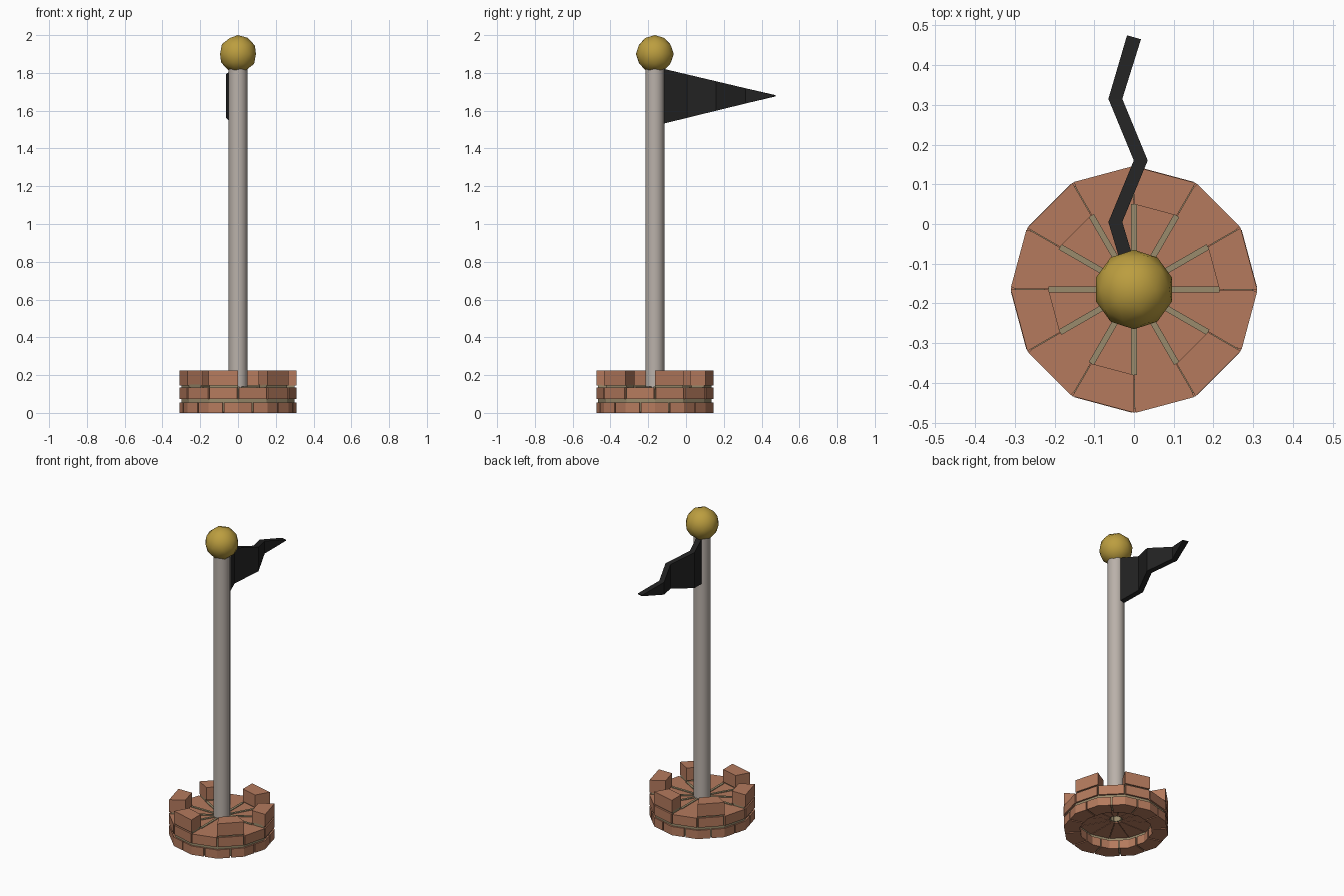
import bpy, bmesh
from math import pi, cos, sin, radians
from mathutils import Vector

cube = bpy.data.objects.get("Cube")
if cube:
    bpy.data.objects.remove(cube, do_unlink=True)

AXIS_Y = -0.165        # the pole stands off-centre because of the flag
SIDES = 12
STEP = 2 * pi / SIDES
R_OUT, R_IN = 0.31, 0.215


def material(name, rgb, rough=0.8):
    m = bpy.data.materials.new(name)
    m.use_nodes = True
    m.diffuse_color = (*rgb, 1)
    bsdf = m.node_tree.nodes["Principled BSDF"]
    bsdf.inputs["Base Color"].default_value = (*rgb, 1)
    bsdf.inputs["Roughness"].default_value = rough
    return m


BRICK = material("terracotta brick", (0.46, 0.195, 0.11))
MORTAR = material("khaki mortar", (0.32, 0.26, 0.15))
STONE = material("pale grey pole", (0.49, 0.44, 0.40))
GOLD = material("old gold", (0.50, 0.34, 0.05))
BLACK = material("black cloth", (0.016, 0.016, 0.016))


def finish(name, bm, mat, smooth=False):
    bmesh.ops.recalc_face_normals(bm, faces=bm.faces)
    mesh = bpy.data.meshes.new(name)
    bm.to_mesh(mesh)
    bm.free()
    mesh.materials.append(mat)
    ob = bpy.data.objects.new(name, mesh)
    bpy.context.collection.objects.link(ob)
    if smooth:
        for p in mesh.polygons:
            p.use_smooth = True
    return ob


def prism(bm, outline, z0, z1):
    """Extrude a flat outline, given relative to the pole axis, from z0 to z1."""
    verts = [bm.verts.new((x, y + AXIS_Y, z0)) for x, y in outline]
    face = bm.faces.new(verts)
    out = bmesh.ops.extrude_face_region(bm, geom=[face])
    top = [v for v in out["geom"] if isinstance(v, bmesh.types.BMVert)]
    bmesh.ops.translate(bm, verts=top, vec=(0, 0, z1 - z0))


def polar(a, r):
    return Vector((r * cos(a), r * sin(a)))


def wedge(bm, i, r0, r1, z0, z1, seam=0.0015, flare=0.005):
    """Straight brick filling one side; its seams open slightly at the rim."""
    a, b = i * STEP, (i + 1) * STEP
    na, nb = polar(a + pi / 2, 1), polar(b - pi / 2, 1)
    pts = [polar(a, r0) + na * seam, polar(a, r1 - 0.015) + na * seam,
           polar(a, r1) + na * flare, polar(b, r1) + nb * flare,
           polar(b, r1 - 0.015) + nb * seam, polar(b, r0) + nb * seam]
    prism(bm, pts, z0, z1)


def corner_brick(bm, i, r0, r1, z0, z1, gap=0.004):
    """Bent brick wrapped around one corner, ending near the side middles."""
    a = i * STEP

    def end(r, s):
        corner = polar(a, r)
        mid = (corner + polar(a + s * STEP, r)) / 2
        return mid + (corner - mid).normalized() * gap

    prism(bm, [end(r0, -1), end(r1, -1), polar(a, r1),
               end(r1, 1), end(r0, 1), polar(a, r0)], z0, z1)


# Brick courses: bent bottom row, wedge floor row, every other side a merlon
bottom, floor, merlons = bmesh.new(), bmesh.new(), bmesh.new()
for i in range(SIDES):
    corner_brick(bottom, i, R_IN, R_OUT, 0, 0.056)
    wedge(floor, i, 0.04, R_OUT, 0.074, 0.135)
    if i % 2 == 0:
        wedge(merlons, i, R_IN, R_OUT, 0.144, 0.225, seam=0, flare=0)
finish("bottom_bricks", bottom, BRICK)
finish("floor_bricks", floor, BRICK)
finish("merlon_bricks", merlons, BRICK)

# Mortar: core ring inside the wall, beds under merlons, spokes on the floor
core, beds, spokes = bmesh.new(), bmesh.new(), bmesh.new()
for i in range(SIDES):
    wedge(core, i, R_IN + 0.01, R_OUT - 0.01, 0.006, 0.125, seam=0, flare=0)
    if i % 2 == 0:
        wedge(beds, i, R_IN + 0.01, R_OUT - 0.01, 0.13, 0.15, seam=0, flare=0)
    out, side = polar(i * STEP, 1), polar(i * STEP + pi / 2, 0.0075)
    prism(spokes, [out * 0.03 - side, out * R_IN - side,
                   out * R_IN + side, out * 0.03 + side], 0.08, 0.139)
bmesh.ops.remove_doubles(core, verts=core.verts, dist=0.0001)
finish("mortar_core", core, MORTAR)
finish("mortar_beds", beds, MORTAR)
finish("mortar_spokes", spokes, MORTAR)

# Pole
bpy.ops.mesh.primitive_cylinder_add(vertices=16, radius=0.05, depth=1.71,
                                    location=(0, AXIS_Y, 0.985))
pole = bpy.context.object
pole.name = "pole"
pole.data.materials.append(STONE)
bpy.ops.object.shade_smooth_by_angle(angle=radians(40))

# Ball on top
bpy.ops.mesh.primitive_ico_sphere_add(subdivisions=2, radius=0.1,
                                      location=(0, AXIS_Y, 1.9))
ball = bpy.context.object
ball.name = "ball_finial"
ball.data.materials.append(GOLD)
bpy.ops.object.shade_smooth()

# Pennant: a folded triangle with constant thickness
HALF = 0.0175
Y0, Y1 = -0.125, 0.47
folds = [(-0.008, Y0), (-0.047, 0.005), (0.017, 0.16), (-0.047, 0.315), (0, Y1)]
flag = bmesh.new()
rings = []
for x, y in folds:
    t = (y - Y0) / (Y1 - Y0)
    top = 1.823 + (1.682 - 1.823) * t
    low = 1.53 + (1.676 - 1.53) * t
    skew = 0.005 if y == Y1 else 0
    rings.append([flag.verts.new((x + s * HALF, y - s * skew, z))
                  for s, z in ((-1, low), (1, low), (1, top), (-1, top))])
for a, b in zip(rings, rings[1:]):
    for k in range(4):
        n = (k + 1) % 4
        flag.faces.new((a[k], a[n], b[n], b[k]))
flag.faces.new(rings[0])
flag.faces.new(rings[-1])
finish("pennant", flag, BLACK)
